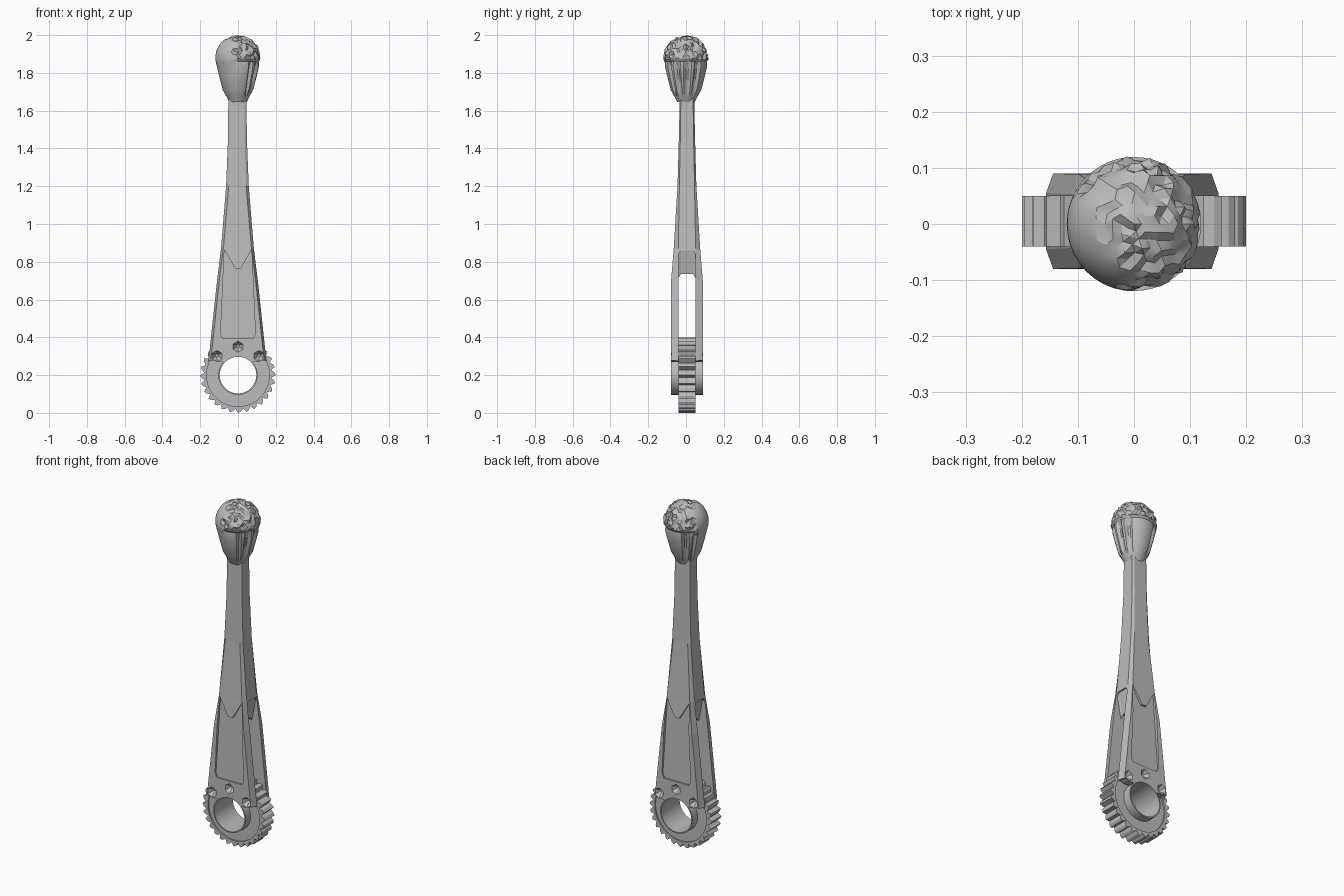
import bpy, bmesh, math, random

random.seed(4)
if "Cube" in bpy.data.objects:
    bpy.data.objects.remove(bpy.data.objects["Cube"])

grey = bpy.data.materials.new("plain grey")
grey.use_nodes = True
grey.diffuse_color = (0.5, 0.5, 0.5, 1)
grey.node_tree.nodes["Principled BSDF"].inputs["Base Color"].default_value = (0.5, 0.5, 0.5, 1)

MID = 0.005      # middle plane of the lever in y
HUB = 0.2        # height of the pivot


def finish(name, bm):
    bmesh.ops.recalc_face_normals(bm, faces=bm.faces)
    mesh = bpy.data.meshes.new(name)
    bm.to_mesh(mesh)
    bm.free()
    obj = bpy.data.objects.new(name, mesh)
    bpy.context.collection.objects.link(obj)
    mesh.materials.append(grey)
    return obj


def loft(name, rings, closed=False):
    """Join loops of equal length; cap the ends or close into a torus."""
    bm = bmesh.new()
    loops = [[bm.verts.new(p) for p in ring] for ring in rings]
    n = len(loops[0])
    pairs = list(zip(loops, loops[1:]))
    if closed:
        pairs.append((loops[-1], loops[0]))
    for a, b in pairs:
        for i in range(n):
            j = (i + 1) % n
            bm.faces.new((a[i], a[j], b[j], b[i]))
    if not closed:
        bm.faces.new(loops[0])
        bm.faces.new(loops[-1])
    return finish(name, bm)


def collar(name, n, outer, inner, half):
    """Annulus round the pivot; outer is a radius for each index."""
    def circle(radius, y):
        return [(radius(i) * math.cos(i * math.tau / n), MID + y,
                 HUB + radius(i) * math.sin(i * math.tau / n)) for i in range(n)]
    hole = lambda i: inner
    return loft(name, [circle(outer, -half), circle(outer, half),
                       circle(hole, half), circle(hole, -half)], closed=True)


def disc(x, z, r, y, n=32):
    return [(x + r * math.sin(i * math.tau / n), MID + y,
             z - r * math.cos(i * math.tau / n)) for i in range(n)]


def mirrored(side):
    return side + [(-x, z) for x, z in side[::-1]]


def cut(target, cutter):
    cutter.hide_render = True
    mod = target.modifiers.new("cut", "BOOLEAN")
    mod.operation, mod.solver, mod.object = "DIFFERENCE", "EXACT", cutter
    bpy.context.view_layer.objects.active = target
    bpy.ops.object.modifier_apply(modifier=mod.name)
    bpy.data.objects.remove(cutter)


# Tapered lever arm with chamfered corners
def section(z, hx, hy, cx, cy):
    corner = [(hx - cx, hy), (hx, hy - cy)]
    quad = corner + [(x, -y) for x, y in corner[::-1]]
    quad += [(-x, -y) for x, y in quad]
    return [(x - 0.003, MID + y, z) for x, y in quad]


arm = loft("lever_arm", [
    section(0.27, 0.154, 0.085, 0.012, 0.035),
    section(0.70, 0.108, 0.084, 0.012, 0.036),
    section(0.87, 0.087, 0.07, 0.013, 0.024),
    section(1.2, 0.06, 0.05, 0.014, 0.01),
    section(1.45, 0.05, 0.043, 0.012, 0.008),
    section(1.68, 0.048, 0.038, 0.012, 0.006)])

# Slot between the cheeks, with sloped recesses and clipped corners at its top
slot = []
for y, drop in ((-0.045, 0.02), (-0.032, 0), (0.032, 0), (0.045, 0.02)):
    side = [(0.3, 0.1), (0.3, 0.86 - drop), (0.078, 0.86 - drop), (0.055, 0.735 - drop)]
    slot.append([(x, MID + y, z) for x, z in mirrored(side)])
cut(arm, loft("slot_cutter", slot))

# Sunken panels with a V-shaped top on both faces
panel = mirrored([(0.015, 0.765), (0.072, 0.865), (0.092, 0.42), (0.08, 0.395)])
for s in (-1, 1):
    inner = [(x, MID + s * (0.076 - 0.03 * (z - 0.4)), z) for x, z in panel]
    outer = [(x, MID + s * 0.2, z) for x, z in panel]
    cut(arm, loft("panel_cutter", [inner, outer]))

# Pivot hole, rounded bottom corners and faceted dimples in the cheeks
cut(arm, loft("hole_cutter", [disc(0, HUB, 0.1, y, 48) for y in (-0.2, 0.2)]))
for x in (-0.136, 0.136):
    cut(arm, loft("corner_cutter", [disc(x, 0.242, 0.036, y) for y in (-0.2, 0.2)]))
for s in (-1, 1):
    for a in (42, 90, 138):
        x, z = 0.15 * math.cos(math.radians(a)), HUB + 0.15 * math.sin(math.radians(a))
        cut(arm, loft("dimple_cutter", [disc(x, z, 0.034, s * 0.09, 6),
                                        disc(x, z + 0.004, 0.008, s * 0.058, 6)]))

# Toothed rim, recessed web and pivot bushing
collar("toothed_rim", 84, lambda i: (0.2, 0.194, 0.178)[i % 3], 0.166, 0.045)
collar("wheel_web", 84, lambda i: 0.17, 0.1, 0.037)
bushing = collar("pivot_bushing", 48, lambda i: 0.104, 0.097, 0.085)

# Fluted knob body with a ledge under the chipped side
profile = [(1.645, 0.046), (1.68, 0.064), (1.71, 0.081), (1.78, 0.099), (1.835, 0.112),
           (1.86, 0.118), (1.872, 0.1195)]
SEG = 48
rings = []
for z, r in profile:
    ring = []
    for i in range(SEG):
        deg = (i * 360 / SEG + 100) % 360 - 100
        k = r
        if 1.70 < z < 1.85 and (abs(deg) < 60 or 112 < deg < 155) and i % 4 < 2:
            k *= 0.86
        elif 1.85 < z < 1.865 and deg < 150:
            k *= 0.93
        ring.append((k * math.cos(math.radians(deg)), k * math.sin(math.radians(deg)), z))
    rings.append(ring)
knob = loft("knob_body", rings)

# Domed crown, chipped all over except for one smooth flank
bm = bmesh.new()
bmesh.ops.create_icosphere(bm, subdivisions=4, radius=0.12)
for v in bm.verts:
    deg = (math.degrees(math.atan2(v.co.y, v.co.x)) + 100) % 360 - 100
    reach = v.co.xy.length
    if reach > 0.005 and (deg < 150 or reach < 0.06):
        v.co *= random.uniform(0.89, 1.02 if reach > 0.05 else 1.0)
    v.co.z += 1.88
bmesh.ops.bisect_plane(bm, geom=bm.verts[:] + bm.edges[:] + bm.faces[:],
                       plane_co=(0, 0, 1.868), plane_no=(0, 0, 1), clear_inner=True)
bmesh.ops.holes_fill(bm, edges=[e for e in bm.edges if e.is_boundary])
crown = finish("knob_crown", bm)

# Smooth the round parts, keeping their edges sharp
for obj in (knob, crown, bushing):
    bpy.ops.object.select_all(action="DESELECT")
    obj.select_set(True)
    bpy.context.view_layer.objects.active = obj
    bpy.ops.object.shade_smooth_by_angle(angle=math.radians(25))
